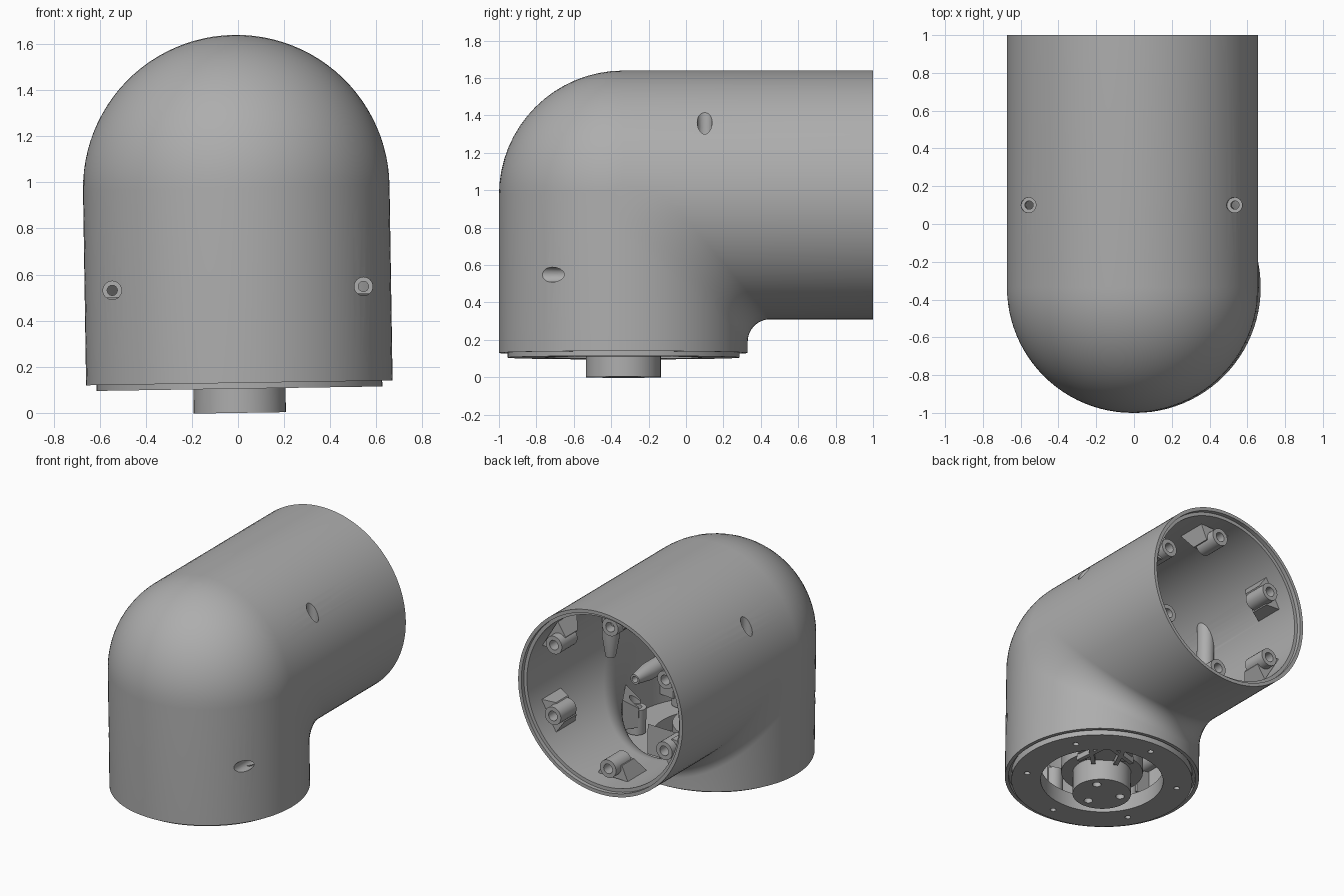
import bpy, bmesh
from math import sin, cos, pi, radians, sqrt
from mathutils import Matrix, Vector

if "Cube" in bpy.data.objects:
    bpy.data.objects.remove(bpy.data.objects["Cube"])

GREY = (0.42, 0.42, 0.42, 1)
mat = bpy.data.materials.new("satin grey")
mat.use_nodes = True
mat.diffuse_color = GREY
mat.node_tree.nodes["Principled BSDF"].inputs["Base Color"].default_value = GREY

R, RIM, BORE = 0.665, 0.64, 0.615        # outer wall, rim step, inner wall
CORNER = Matrix.Translation((0, -0.335, 0.975))
TILT = (Matrix.Translation((0, 0, 0.5)) @ Matrix.Rotation(radians(-0.9), 4, 'Y')
        @ Matrix.Translation((0, 0, -0.5)))
# Arm frames: x across, y along the arm outwards, z towards the outer side of the bend
BACK_ARM = CORNER
LOWER_ARM = CORNER @ Matrix(((1, 0, 0, 0), (0, 0, -1, 0), (0, -1, 0, 0), (0, 0, 0, 1)))
ALONG = Matrix.Rotation(radians(-90), 4, 'X')   # turns a z axis into arm y


def finish(bm, name, place=Matrix()):
    bmesh.ops.remove_doubles(bm, verts=bm.verts, dist=1e-5)
    bm.transform(TILT @ place)
    bmesh.ops.recalc_face_normals(bm, faces=bm.faces)
    mesh = bpy.data.meshes.new(name)
    bm.to_mesh(mesh)
    bm.free()
    mesh.materials.append(mat)
    ob = bpy.data.objects.new(name, mesh)
    bpy.context.collection.objects.link(ob)
    return ob


def smooth(ob):
    bpy.ops.object.select_all(action='DESELECT')
    ob.select_set(True)
    bpy.context.view_layer.objects.active = ob
    bpy.ops.object.shade_smooth_by_angle(angle=radians(32))


def skin(bm, columns):
    """Join closed profile loops, each to the next, into a closed ring."""
    rows = [[bm.verts.new(p) for p in col] for col in columns]
    for i, a in enumerate(rows):
        b = rows[(i + 1) % len(rows)]
        for j in range(len(a)):
            k = (j + 1) % len(a)
            bm.faces.new((a[j], a[k], b[k], b[j]))


def lathe(bm, profile, place=Matrix(), seg=32):
    skin(bm, [[place @ Vector((r * cos(t), r * sin(t), h)) for r, h in profile]
              for t in (2 * pi * i / seg for i in range(seg))])


def prism(bm, outline, h0, h1, place=Matrix()):
    low, high = ([bm.verts.new(place @ Vector((x, y, h))) for x, y in outline] for h in (h0, h1))
    bm.faces.new(low)
    bm.faces.new(high)
    for i in range(len(low)):
        k = (i + 1) % len(low)
        bm.faces.new((low[i], low[k], high[k], high[i]))


def cut(ob, cutter):
    mod = ob.modifiers.new("cut", 'BOOLEAN')
    mod.operation, mod.solver, mod.object = 'DIFFERENCE', 'EXACT', cutter
    bpy.context.view_layer.objects.active = ob
    bpy.ops.object.modifier_apply(modifier=mod.name)
    bpy.data.objects.remove(cutter)


# Elbow shell: one path per angle, outside along the bend and back inside
BACK_END, LOWER_END, STEP = 1.335, 0.845, 0.03


def bend(r, t):
    """Points around the corner: ball on the outside, fillet on the inside."""
    s = r * sin(t)
    rad = s if s > 1e-6 else 0.12 + (R - r) + 0.1 * (1 + s / r)
    return [(r * cos(t), -s + rad - rad * cos(a), s - rad + rad * sin(a))
            for a in (pi / 2 * i / 16 for i in range(17))]


def shell_path(t):
    def low(r, inset=0):
        return (r * cos(t), -r * sin(t), -LOWER_END + inset)

    def back(r, inset=0):
        return (r * cos(t), BACK_END - inset, r * sin(t))

    return ([low(R)] + bend(R, t) + [back(R), back(RIM), back(RIM, STEP), back(BORE, STEP)]
            + bend(BORE, t)[::-1] + [low(BORE, STEP), low(RIM, STEP), low(RIM)])


bm = bmesh.new()
skin(bm, [shell_path(2 * pi * i / 96) for i in range(96)])
shell = finish(bm, "elbow_shell", CORNER)

# Screw wells through the wall, two on each arm
WELL_X, WELL_Y, WELL_R = 0.545, 0.435, 0.04
bm = bmesh.new()
for arm in (BACK_ARM, LOWER_ARM):
    for side in (-1, 1):
        well = arm @ Matrix.Translation((side * WELL_X, WELL_Y, 0))
        lathe(bm, [(0, 0.1), (WELL_R, 0.1), (WELL_R, 0.7), (0, 0.7)], well)
cut(shell, finish(bm, "well_cutter"))
smooth(shell)

# Screw posts inside the shell, their mouths following the wall
for label, arm in (("back", BACK_ARM), ("lower", LOWER_ARM)):
    for side_name, side in (("right", -1), ("left", 1)):
        bm = bmesh.new()
        columns = []
        for i in range(32):
            c, s = cos(pi * i / 16), sin(pi * i / 16)

            def at(r, h=None):
                x = side * WELL_X + r * c
                return (x, WELL_Y + r * s, sqrt(RIM * RIM - x * x) if h is None else h)

            columns.append([at(0.035, -0.15), at(0.06, 0.0), at(0.06), at(WELL_R),
                            at(WELL_R, 0.2), at(0.022, 0.2), at(0.022, -0.15)])
        skin(bm, columns)
        smooth(finish(bm, f"{label}_{side_name}_screw_post", arm))

# Ring of six fixing bosses with wedge brackets inside each opening
BOLT_R = 0.52
WEDGE = [(-0.12, 0.605), (0.12, 0.605), (0.07, 0.5), (-0.07, 0.5)]
for label, arm, end in (("back", BACK_ARM, BACK_END), ("lower", LOWER_ARM, LOWER_END)):
    for i in range(6):
        turn = arm @ ALONG @ Matrix.Rotation(radians(60 * i), 4, 'Z')
        bm = bmesh.new()
        lathe(bm, [(0.035, end - 0.28), (0.065, end - 0.28), (0.065, end - 0.1), (0.035, end - 0.1)],
              Matrix.Translation((0, BOLT_R, 0)), 24)
        smooth(finish(bm, f"{label}_boss_{i + 1}", turn))
        bm = bmesh.new()
        prism(bm, WEDGE, end - 0.3, end - 0.16)
        for v in bm.verts:          # slope the inner end down to the wall
            if v.co.z < end - 0.25 and v.co.y > 0.55:
                v.co.z -= 0.08
        # keep the screw bore open
        bracket = finish(bm, f"{label}_bracket_{i + 1}", turn)
        bm = bmesh.new()
        lathe(bm, [(0, end - 0.6), (0.05, end - 0.6), (0.05, end), (0, end)],
              Matrix.Translation((0, BOLT_R, 0)), 24)
        cut(bracket, finish(bm, "bore_cutter", turn))

# Bottom cover plate with six screw holes
BASE = Matrix.Translation((0, -0.335, 0))
bm = bmesh.new()
lathe(bm, [(0.42, 0.105), (0.62, 0.105), (0.62, 0.22), (0.42, 0.22)], BASE, 64)
plate = finish(bm, "cover_plate")
bm = bmesh.new()
for i in range(6):
    a = radians(30 + 60 * i)
    lathe(bm, [(0, 0), (0.02, 0), (0.02, 0.4), (0, 0.4)],
          BASE @ Matrix.Translation((BOLT_R * cos(a), BOLT_R * sin(a), 0)), 16)
cut(plate, finish(bm, "plate_cutter"))
smooth(plate)

# Bridge carrying the hub, with crossed ribs underneath
SPOKE = BASE @ Matrix.Rotation(radians(55), 4, 'Z')
bm = bmesh.new()
prism(bm, [(0.2, -0.17), (0.45, -0.22), (0.45, 0.22), (0.2, 0.17)], 0.15, 0.22, SPOKE)
finish(bm, "hub_bridge")
for i, (y, angle) in enumerate(((-0.1, 40), (0.1, -40), (-0.1, -10), (0.1, 10))):
    bm = bmesh.new()
    prism(bm, [(-0.13, -0.015), (0.13, -0.015), (0.13, 0.015), (-0.13, 0.015)], 0.11, 0.16,
          SPOKE @ Matrix.Translation((0.34, y, 0)) @ Matrix.Rotation(radians(angle), 4, 'Z'))
    finish(bm, f"bridge_rib_{i + 1}")

# Hub with flange and three blind holes
bm = bmesh.new()
lathe(bm, [(0, 0), (0.2, 0), (0.2, 0.17), (0.28, 0.17), (0.28, 0.32), (0, 0.32)], BASE, 48)
hub = finish(bm, "hub")
bm = bmesh.new()
for i in range(3):
    a = radians(35 + 120 * i)
    lathe(bm, [(0, -0.1), (0.03, -0.1), (0.03, 0.05), (0, 0.05)],
          BASE @ Matrix.Translation((0.13 * cos(a), 0.13 * sin(a), 0)), 16)
cut(hub, finish(bm, "hub_cutter"))
smooth(hub)
